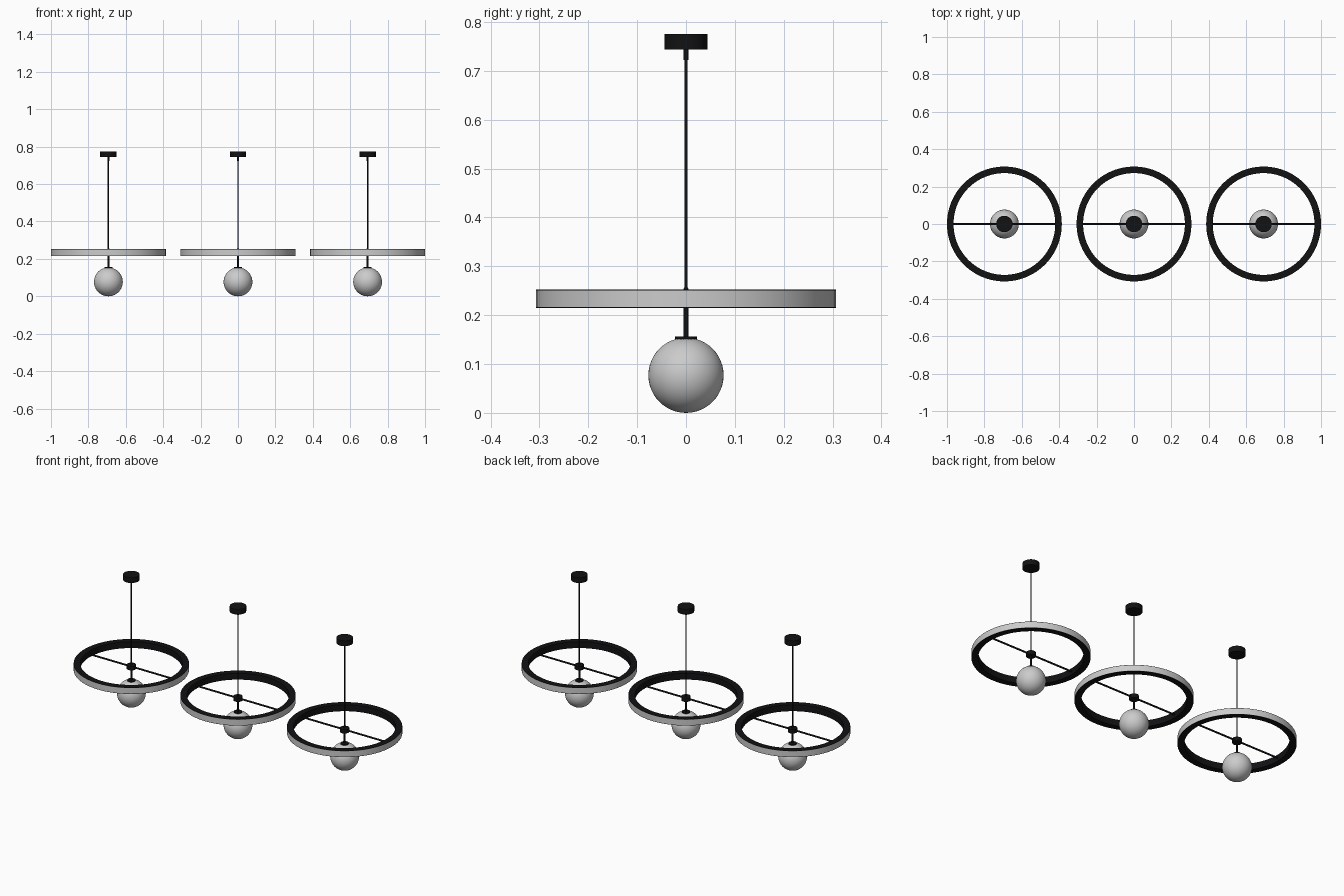
import bpy, bmesh, math

if "Cube" in bpy.data.objects:
    bpy.data.objects.remove(bpy.data.objects["Cube"])

SPACING = 0.693
RING_Z = 0.2335

black = bpy.data.materials.new("black_metal")
black.diffuse_color = (0.006, 0.006, 0.007, 1)
black.use_nodes = True
black.node_tree.nodes["Principled BSDF"].inputs["Base Color"].default_value = black.diffuse_color


def lathe(name, profile, x, mat=None, steps=64, closed=False):
    """Spin an (r, z) profile about the vertical axis."""
    bm = bmesh.new()
    vs = [bm.verts.new((r, 0, z)) for r, z in profile]
    edges = [bm.edges.new(p) for p in zip(vs, vs[1:])]
    if closed:
        edges.append(bm.edges.new((vs[-1], vs[0])))
    bmesh.ops.spin(bm, geom=vs + edges, cent=(0, 0, 0), axis=(0, 0, 1),
                   angle=math.tau, steps=steps)
    bmesh.ops.remove_doubles(bm, verts=bm.verts, dist=1e-5)
    bmesh.ops.recalc_face_normals(bm, faces=bm.faces)
    me = bpy.data.meshes.new(name)
    bm.to_mesh(me)
    bm.free()
    ob = bpy.data.objects.new(name, me)
    bpy.context.collection.objects.link(ob)
    ob.location.x = x
    finish(ob, name, mat)
    return ob


def finish(ob, name, mat):
    ob.name = name
    if mat:
        ob.data.materials.append(mat)
    bpy.ops.object.select_all(action='DESELECT')
    ob.select_set(True)
    bpy.context.view_layer.objects.active = ob
    bpy.ops.object.shade_smooth_by_angle(angle=math.radians(35))


def disc(name, r, z0, z1, x, steps=32):
    return lathe(name, [(0, z0), (r, z0), (r, z1), (0, z1)], x, black, steps)


for i, x in enumerate((-SPACING, 0, SPACING)):
    n = f"_{i + 1}"
    # ceiling canopy, cord grip and suspension rod
    disc("ceiling_canopy" + n, 0.044, 0.744, 0.775, x, 48)
    disc("cord_grip" + n, 0.0048, 0.722, 0.746, x, 16)
    disc("suspension_rod" + n, 0.0035, 0.24, 0.73, x, 16)

    # hub with small tapered collar on top
    lathe("hub" + n, [(0, 0.222), (0.025, 0.222), (0.025, 0.245), (0.0055, 0.245),
                      (0.005, 0.254), (0.0035, 0.257), (0, 0.257)], x, black, 32)

    # crossbar joining the hub to the ring
    bpy.ops.mesh.primitive_cylinder_add(vertices=16, radius=0.005, depth=0.55,
                                        location=(x, 0, RING_Z),
                                        rotation=(0, math.pi / 2, 0))
    finish(bpy.context.object, "crossbar" + n, black)

    # ring channel, open on its outer side
    lathe("ring_channel" + n, [(0.272, 0.215), (0.307, 0.215), (0.307, 0.2165),
                               (0.303, 0.2165), (0.303, 0.2505), (0.307, 0.2505),
                               (0.307, 0.252), (0.272, 0.252)], x, black, 96, True)
    # light diffuser band filling the channel
    lathe("ring_diffuser" + n, [(0.303, 0.2165), (0.307, 0.2165),
                                (0.307, 0.2505), (0.303, 0.2505)], x, None, 96, True)

    # lower stem, globe cap and globe
    disc("lower_stem" + n, 0.005, 0.15, 0.23, x, 16)
    disc("globe_cap" + n, 0.022, 0.149, 0.156, x)
    bpy.ops.mesh.primitive_uv_sphere_add(segments=48, ring_count=24, radius=0.077,
                                         location=(x, 0, 0.077))
    finish(bpy.context.object, "globe" + n, None)
